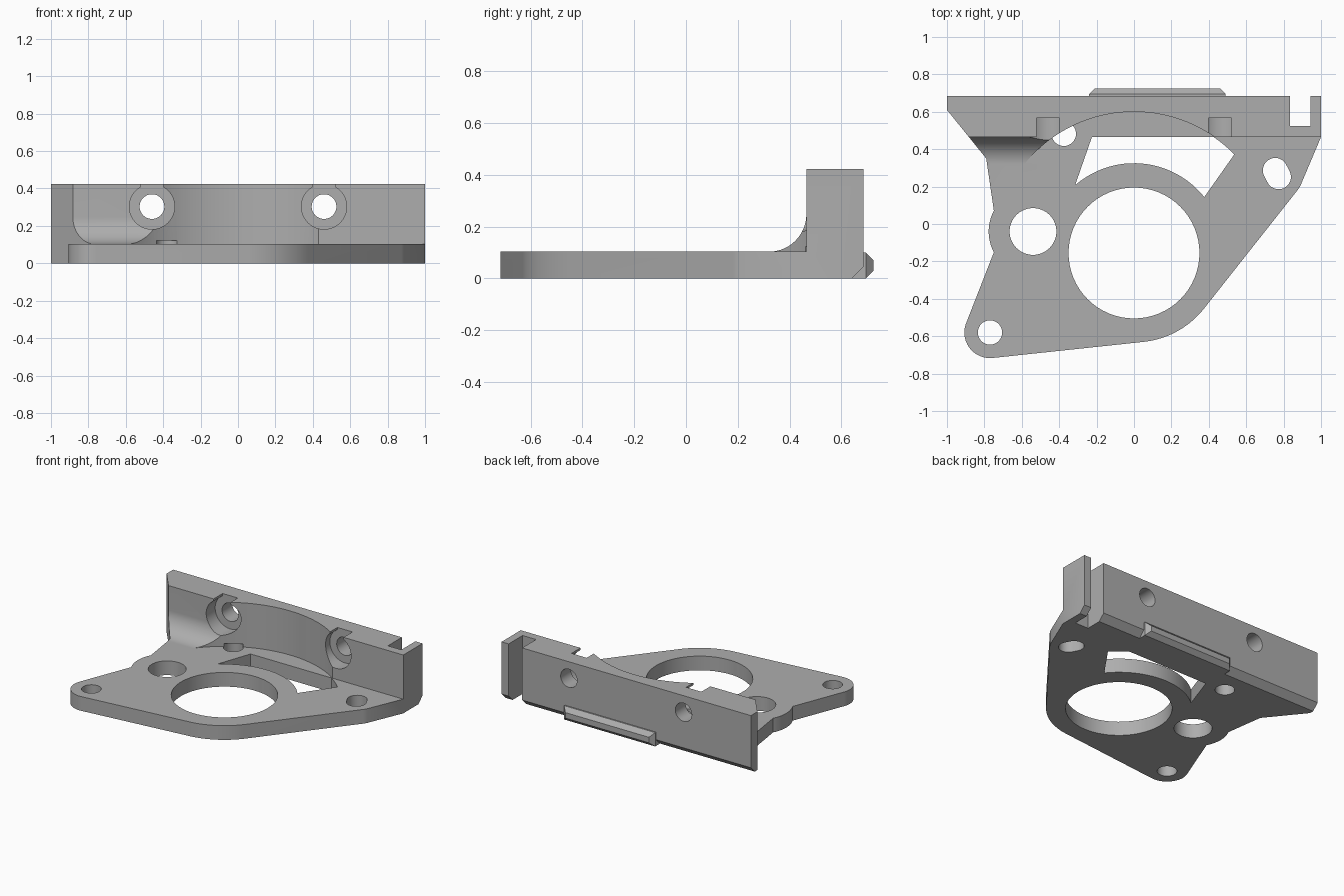
import bpy
import bmesh
from math import cos, sin, radians
from mathutils import Vector

cube = bpy.data.objects.get("Cube")
if cube:
    bpy.data.objects.remove(cube, do_unlink=True)

grey = bpy.data.materials.new("plain grey")
grey.use_nodes = True
colour = (0.42, 0.42, 0.42, 1)
grey.diffuse_color = colour
grey.node_tree.nodes["Principled BSDF"].inputs["Base Color"].default_value = colour


def arc(cx, cy, r, start, end, steps=24):
    angles = [radians(start + (end - start) * i / steps) for i in range(steps + 1)]
    return [(cx + r * cos(a), cy + r * sin(a)) for a in angles]


def circle(cx, cy, r, steps=64):
    return arc(cx, cy, r, 0, 360, steps)[:-1]


def rect(x0, x1, y0, y1):
    return [(x0, y0), (x1, y0), (x1, y1), (x0, y1)]


def prism(name, points, low, high, axis="z"):
    """Extrude a 2D profile along an axis: z uses (x, y), y uses (x, z), x uses (y, z)."""
    place = {"z": lambda a, b, t: (a, b, t),
             "y": lambda a, b, t: (a, t, b),
             "x": lambda a, b, t: (t, a, b)}[axis]
    bm = bmesh.new()
    base = bm.faces.new([bm.verts.new(place(a, b, low)) for a, b in points])
    result = bmesh.ops.extrude_face_region(bm, geom=[base])
    verts = [v for v in result["geom"] if isinstance(v, bmesh.types.BMVert)]
    shift = Vector(place(0, 0, high - low))
    bmesh.ops.translate(bm, verts=verts, vec=shift)
    bmesh.ops.recalc_face_normals(bm, faces=bm.faces)
    mesh = bpy.data.meshes.new(name)
    bm.to_mesh(mesh)
    bm.free()
    mesh.materials.append(grey)
    obj = bpy.data.objects.new(name, mesh)
    bpy.context.collection.objects.link(obj)
    return obj


def cut(body, cutter):
    """Subtract the cutter, bake the result and drop the cutter."""
    mod = body.modifiers.new("cut", "BOOLEAN")
    mod.operation = "DIFFERENCE"
    mod.solver = "EXACT"
    mod.object = cutter
    graph = bpy.context.evaluated_depsgraph_get()
    mesh = bpy.data.meshes.new_from_object(body.evaluated_get(graph))
    body.modifiers.clear()
    body.data = mesh
    bpy.data.objects.remove(cutter, do_unlink=True)


FLOOR, TOP, FRONT, BACK = 0.103, 0.423, 0.465, 0.685
RING_Y = -0.155

# Solid bracket from the plan outline
outline = arc(-0.77, -0.58, 0.137, 158, 276)
outline += arc(0, RING_Y, 0.478, -84, -38)
outline += arc(0.76, 0.27, 0.145, -38, -24, 4)
outline += [(1, FRONT), (1, BACK), (-1, BACK), (-1, 0.61), (-0.79, 0.35)]
outline += arc(-0.54, -0.04, 0.237, 152, 208)
bracket = prism("bracket", outline, 0, TOP)

# Space above the plate, with a concave fillet against the wall on one side
fillet = arc(0.32, FLOOR + 0.145, 0.145, -90, 0)
space = [(-1, FLOOR)] + fillet + [(FRONT, 0.6), (-1, 0.6)]
cut(bracket, prism("fillet_space", space, -1.2, -0.2, "x"))
cut(bracket, prism("open_space", rect(-0.3, 1.2, -1, FRONT), FLOOR, 0.6))
cut(bracket, prism("round_recess", circle(0, RING_Y, 0.755, 128), FLOOR, 0.6))

# Bores through the plate
for x, y, r in [(0, RING_Y, 0.35), (-0.54, -0.04, 0.125),
                (-0.77, -0.58, 0.065), (-0.375, 0.482, 0.065)]:
    cut(bracket, prism("bore", circle(x, y, r), -0.1, FLOOR + 0.02 if y > 0.4 else 0.3))
slot = arc(0.773, 0.252, 0.066, -154, 26) + arc(0.755, 0.287, 0.066, 26, 206)
cut(bracket, prism("slot", slot, -0.1, 0.3))

# Curved window behind the main bore
window = arc(0, RING_Y, 0.48, 131, 38.5) + arc(0, RING_Y, 0.752, 44.5, 55.5, 8)
window += [(-0.225, FRONT)]
cut(bracket, prism("window", window, -0.1, 0.3))

# Screw holes in the wall, counterbored and open to the top
for x in (-0.46, 0.46):
    cut(bracket, prism("screw_hole", circle(x, 0.303, 0.066), 0.3, 0.9, "y"))
    cut(bracket, prism("counterbore", circle(x, 0.303, 0.121), 0.25, 0.568, "y"))
    cut(bracket, prism("top_slot", rect(x - 0.061, x + 0.061, 0.303, 0.6), 0.25, 0.568, "y"))

# End notch and chamfered bottom edge at the back
cut(bracket, prism("notch", rect(0.835, 0.943, 0.525, 0.9), -0.1, 0.6))
chamfer = [(BACK - 0.045, 0), (BACK + 0.055, 0.1), (BACK + 0.055, -0.1), (BACK - 0.045, -0.1)]
cut(bracket, prism("chamfer", chamfer, -1.2, 1.2, "x"))

# Raised tab on the back, tapered on every side
tab = prism("back_tab", rect(-0.24, 0.49, 0, 0.1), 0.64, 0.725, "y")
bm = bmesh.new()
bm.from_mesh(tab.data)
rim = [e for e in bm.edges if all(v.co.y > 0.7 for v in e.verts)]
bmesh.ops.bevel(bm, geom=rim, offset=0.03, segments=1, affect="EDGES")
bm.to_mesh(tab.data)
bm.free()

# Smooth the curved faces and keep edges sharp
bpy.ops.object.select_all(action="DESELECT")
for obj in (bracket, tab):
    obj.select_set(True)
bpy.context.view_layer.objects.active = bracket
bpy.ops.object.shade_smooth_by_angle(angle=radians(30))
